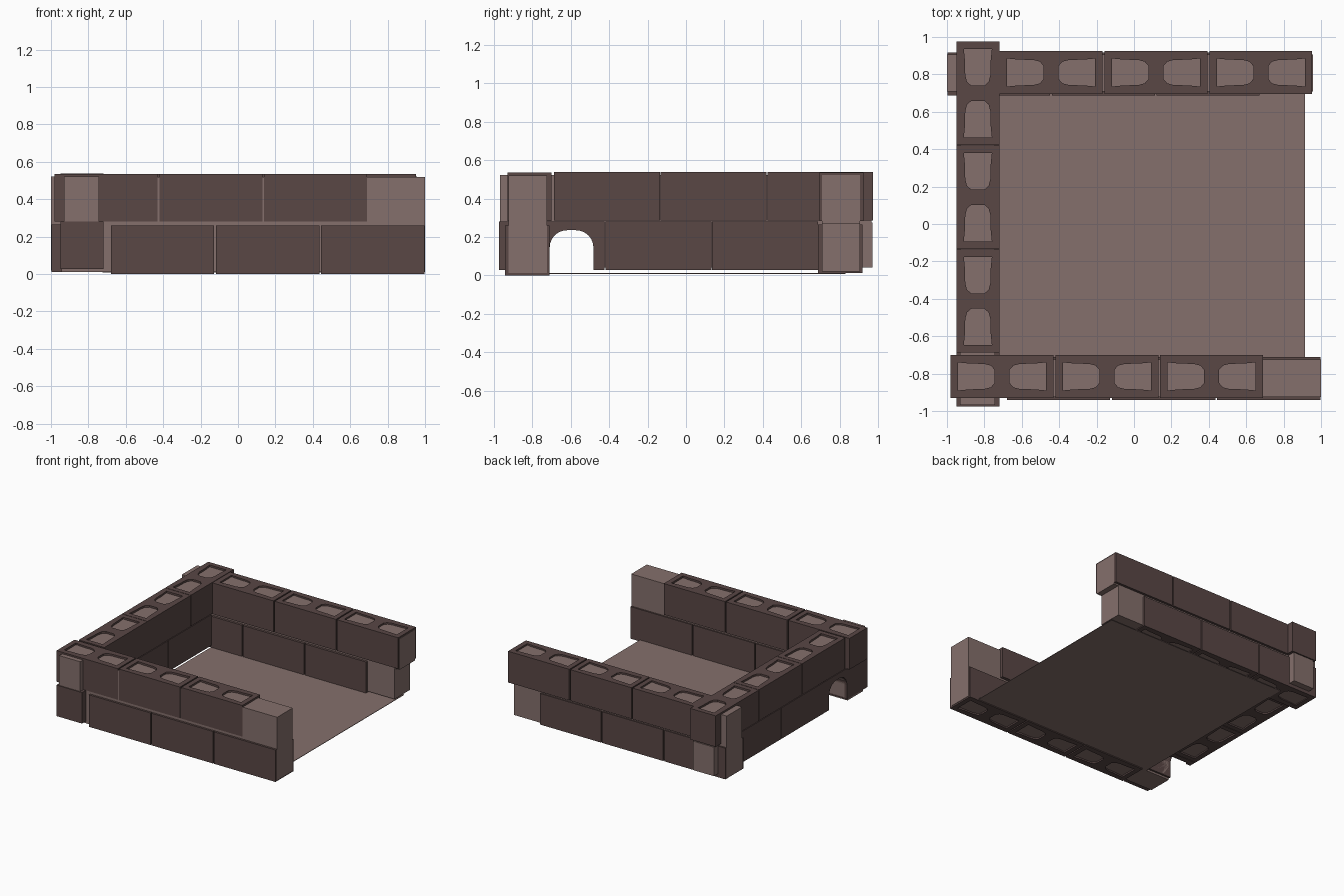
import bpy, bmesh, math
from mathutils import Matrix, Vector

cube = bpy.data.objects.get("Cube")
if cube:
    bpy.data.objects.remove(cube)


def material(name, rgb):
    m = bpy.data.materials.new(name)
    m.use_nodes = True
    m.diffuse_color = (*rgb, 1)
    m.node_tree.nodes["Principled BSDF"].inputs["Base Color"].default_value = (*rgb, 1)
    return m


DARK = material("dark brown block", (0.1, 0.063, 0.06))
LIGHT = material("light brown mortar", (0.234, 0.162, 0.15))
WIDTH = 0.23
# half outline of one hollow cell: distance from its outer end, half width
CELL = [(0, 0.075), (0.06, 0.069), (0.14, 0.067), (0.175, 0.058), (0.195, 0.035)]


def add(name, mesh, mat):
    mesh.materials.clear()
    if mat:
        mesh.materials.append(mat)
    ob = bpy.data.objects.new(name, mesh)
    bpy.context.scene.collection.objects.link(ob)
    return ob


def box(name, lo, hi, mat):
    lo, hi = Vector(lo), Vector(hi)
    bm = bmesh.new()
    bmesh.ops.create_cube(bm, size=1, matrix=Matrix.Translation((lo + hi) / 2)
                          @ Matrix.Diagonal((*(hi - lo), 1)))
    mesh = bpy.data.meshes.new(name)
    bm.to_mesh(mesh)
    bm.free()
    return add(name, mesh, mat)


def extruded(name, loops, depth, matrix, mat):
    """Solid from flat closed outlines; inner outlines become holes."""
    curve = bpy.data.curves.new(name, "CURVE")
    curve.dimensions, curve.fill_mode, curve.extrude = "2D", "BOTH", depth / 2
    for loop in loops:
        spline = curve.splines.new("POLY")
        spline.points.add(len(loop) - 1)
        for p, (x, y) in zip(spline.points, loop):
            p.co = (x, y, 0, 1)
        spline.use_cyclic_u = True
    temp = bpy.data.objects.new("temp", curve)
    mesh = bpy.data.meshes.new_from_object(temp)
    bpy.data.objects.remove(temp)
    bpy.data.curves.remove(curve)
    bm = bmesh.new()
    bm.from_mesh(mesh)
    bmesh.ops.remove_doubles(bm, verts=bm.verts, dist=0.0005)
    bmesh.ops.transform(bm, matrix=matrix, verts=bm.verts)
    bmesh.ops.recalc_face_normals(bm, faces=bm.faces)
    for f in bm.faces:
        f.smooth = False
        f.material_index = 0
    bm.to_mesh(mesh)
    bm.free()
    mesh.name = name
    return add(name, mesh, mat)


def hollow_block(name, along, start, end, across, z0, z1):
    """Block with two cells, lying along the x or y axis."""
    h, w = (end - start) / 2, WIDTH / 2
    outline = [(-h, -w), (h, -w), (h, w), (-h, w)]
    half = [(u - h + 0.04, v) for u, v in CELL]
    cell = half + [(u, -v) for u, v in reversed(half)]
    loops = [outline, cell, [(-u, v) for u, v in cell]]
    mid, z = (start + end) / 2, (z0 + z1) / 2
    if along == "x":
        m = Matrix.Translation((mid, across, z))
    else:
        m = Matrix.Translation((across, mid, z)) @ Matrix.Rotation(math.pi / 2, 4, "Z")
    return extruded(name, loops, z1 - z0, m, DARK)


def course(name, along, start, end, across, z0, z1, gap):
    """Three equal blocks in a row."""
    size = (end - start - 2 * gap) / 3
    return [hollow_block(f"{name}_block_{i + 1}", along, start + i * (size + gap),
                         start + i * (size + gap) + size, across, z0, z1)
            for i in range(3)]


# front wall
course("front_lower", "x", -0.68, 0.997, -0.827, 0.0, 0.26, 0.01)
course("front_upper", "x", -0.98, 0.69, -0.815, 0.282, 0.535, 0.01)
box("front_mortar_core", (-0.945, -0.925, 0.012), (1.0, -0.725, 0.52), LIGHT)

# back wall
course("back_lower", "x", -0.997, 0.67, 0.803, 0.012, 0.265, 0.01)
course("back_upper", "x", -0.718, 0.953, 0.81, 0.282, 0.535, 0.01)
box("back_lower_mortar_core", (-1.0, 0.708, 0.02), (0.912, 0.905, 0.285), LIGHT)
box("back_upper_mortar_core", (-1.0, 0.708, 0.27), (0.956, 0.905, 0.522), LIGHT)

# side wall
lower = course("side_lower", "y", -0.975, 0.688, -0.835, 0.028, 0.28, 0.004)
course("side_upper", "y", -0.688, 0.975, -0.835, 0.285, 0.537, 0.004)
core = box("side_lower_mortar_core", (-0.93, -0.965, 0.04), (-0.742, 0.97, 0.275), LIGHT)
box("side_upper_mortar_core", (-0.93, -0.968, 0.27), (-0.742, 0.965, 0.522), LIGHT)

# arched drain opening through the side wall
R, HALF, TOP = 0.09, 0.114, 0.235
arch = [(-HALF, -0.1), (HALF, -0.1)]
for sign, first in ((1, 0), (-1, 90)):
    for step in range(7):
        a = math.radians(first + step * 15)
        arch.append((sign * (HALF - R) + R * math.cos(a), TOP - R + R * math.sin(a)))
turn = Matrix(((0, 0, 1, -0.835), (1, 0, 0, -0.596), (0, 1, 0, 0), (0, 0, 0, 1)))
cutter = extruded("arch_cutter", [arch], 0.5, turn, None)
cutter.hide_render = True
for ob in (lower[0], core):
    mod = ob.modifiers.new("arch", "BOOLEAN")
    mod.operation, mod.solver, mod.object = "DIFFERENCE", "EXACT", cutter
bpy.context.view_layer.update()
graph = bpy.context.evaluated_depsgraph_get()
cut = [(ob, bpy.data.meshes.new_from_object(ob.evaluated_get(graph)))
       for ob in (lower[0], core)]
for ob, mesh in cut:
    ob.modifiers.clear()
    ob.data = mesh
bpy.data.objects.remove(cutter)

# floor slab
box("floor", (-0.725, -0.725, 0.008), (0.913, 0.83, 0.012), LIGHT)
